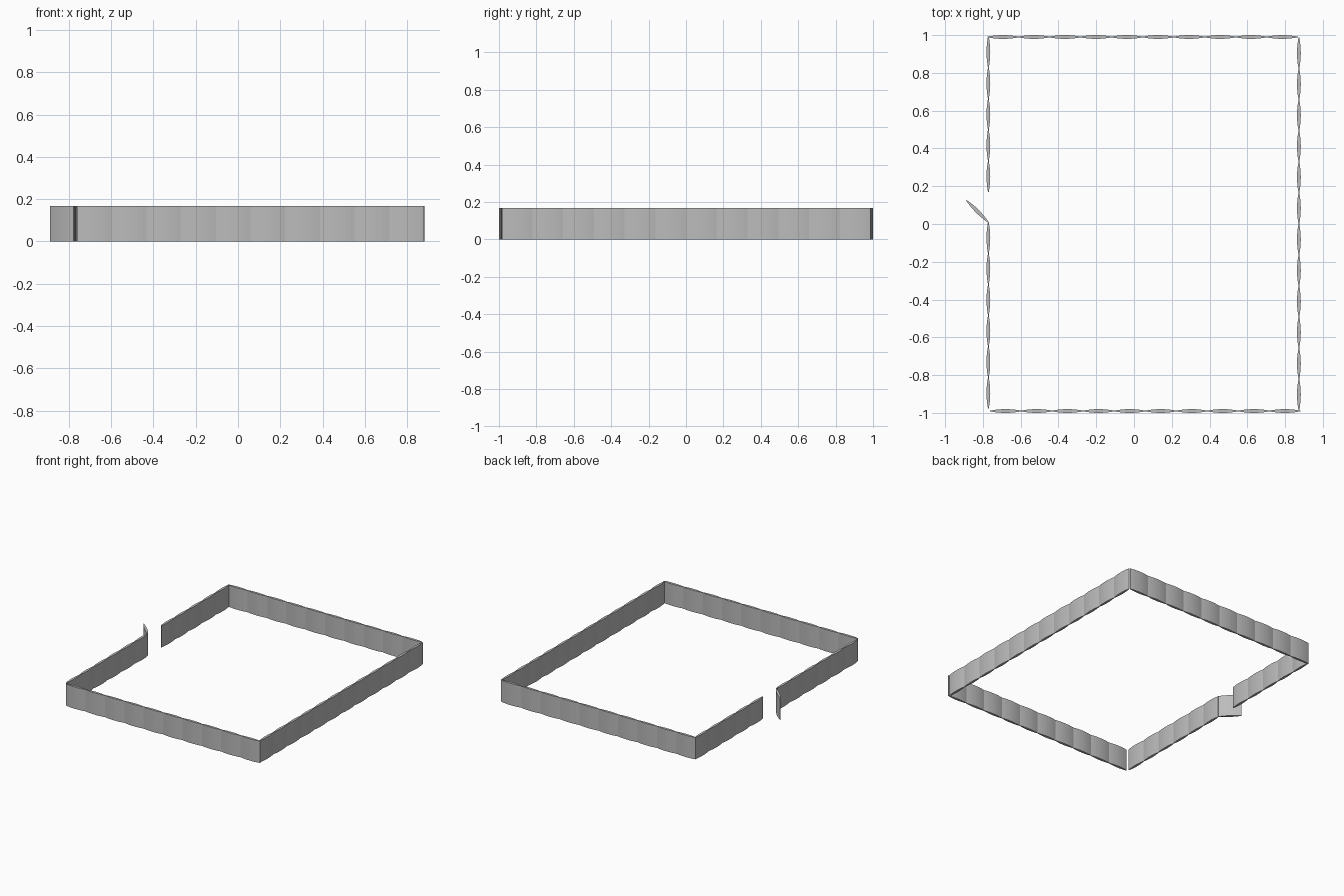
import bpy, bmesh, math
from mathutils import Vector

if "Cube" in bpy.data.objects:
    bpy.data.objects.remove(bpy.data.objects["Cube"])

W, H = 0.1643, 0.167      # panel width and height
T, TIP = 0.02, 0.004      # thickness at middle and at ends
N = 8                     # facets per bulging side

mat = bpy.data.materials.new("concrete grey")
mat.diffuse_color = (0.5, 0.5, 0.5, 1)
mat.use_nodes = True
mat.node_tree.nodes["Principled BSDF"].inputs["Base Color"].default_value = mat.diffuse_color


def lens_mesh():
    """Upright wall panel with a lens-shaped plan, from x=0 to x=W."""
    bm = bmesh.new()
    half = lambda t: TIP / 2 + (T - TIP) / 2 * (1 - (2 * t - 1) ** 2)
    ts = [i / N for i in range(N + 1)]
    plan = [(W * t, -half(t)) for t in ts] + [(W * t, half(t)) for t in reversed(ts)]
    face = bm.faces.new([bm.verts.new((x, y, 0)) for x, y in plan])
    ext = bmesh.ops.extrude_face_region(bm, geom=[face])
    bmesh.ops.translate(bm, vec=(0, 0, H),
                        verts=[g for g in ext["geom"] if isinstance(g, bmesh.types.BMVert)])
    bmesh.ops.recalc_face_normals(bm, faces=bm.faces)
    me = bpy.data.meshes.new("wall_panel")
    bm.to_mesh(me)
    bm.free()
    me.materials.append(mat)
    return me


panel = lens_mesh()


def wall(name, start, degrees, count):
    a = math.radians(degrees)
    d = Vector((math.cos(a), math.sin(a), 0))
    for i in range(count):
        ob = bpy.data.objects.new(f"{name}_{i + 1}", panel)
        ob.location = Vector((*start, 0)) + d * W * i
        ob.rotation_euler.z = a
        bpy.context.collection.objects.link(ob)


# Four sides of the enclosure, with the opening on the left
wall("front_wall", (-0.762, -0.99), 0, 10)
wall("back_wall", (-0.776, 0.99), 0, 10)
wall("right_wall", (0.873, -0.985), 90, 12)
wall("left_wall_front", (-0.771, -0.977), 90, 6)
wall("left_wall_back", (-0.771, 0.170), 90, 5)
# Gate panel swung open
wall("open_gate", (-0.771, 0.009), 135, 1)
